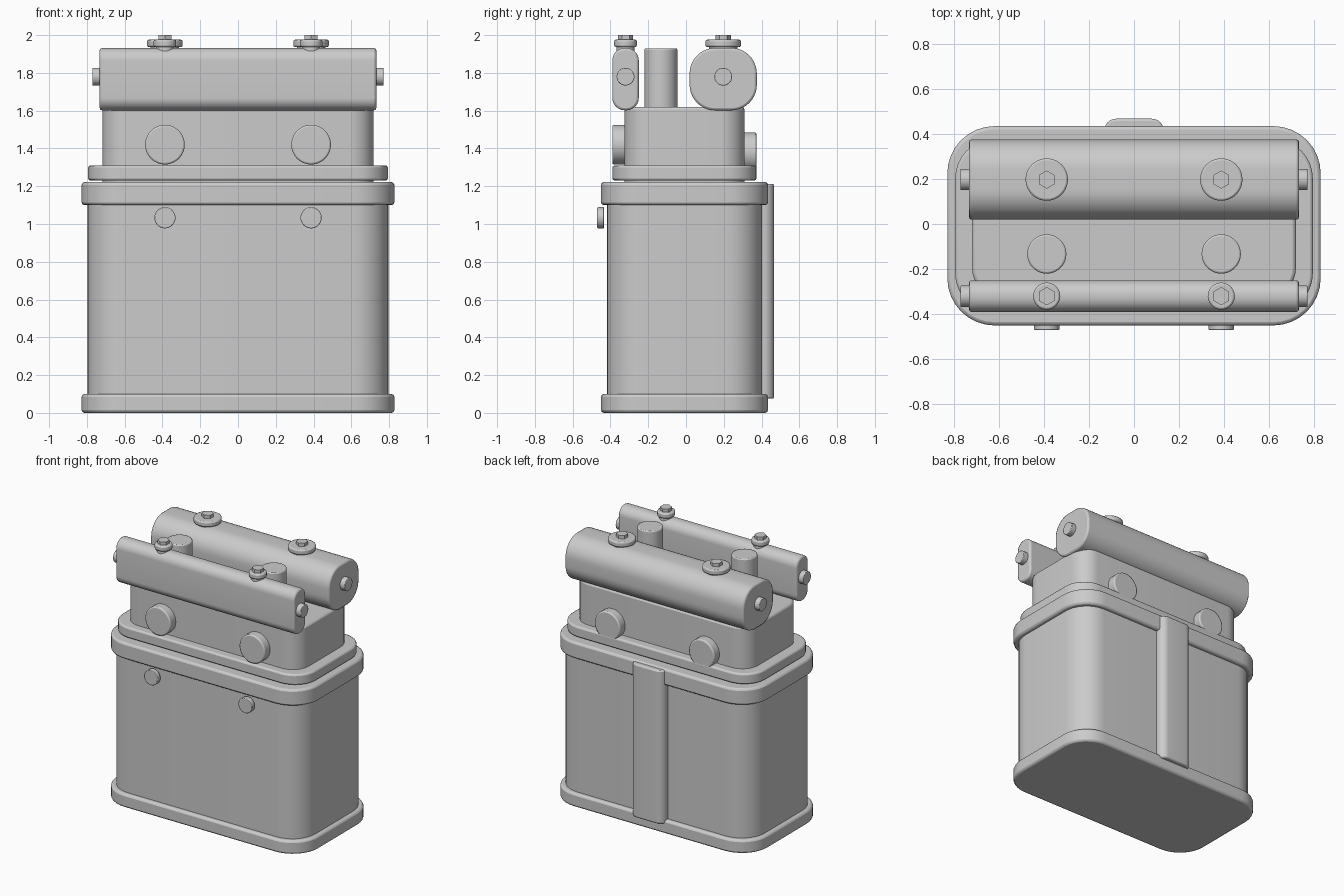
import bpy, bmesh, math
from mathutils import Matrix

if "Cube" in bpy.data.objects:
    bpy.data.objects.remove(bpy.data.objects["Cube"])


def rounded_outline(hw, hh, r, seg=8):
    # rounded rectangle centred on the origin
    pts = []
    for i, (sx, sy) in enumerate([(1, 1), (-1, 1), (-1, -1), (1, -1)]):
        for k in range(seg + 1):
            a = math.pi / 2 * (i + k / seg)
            pts.append((sx * (hw - r) + r * math.cos(a), sy * (hh - r) + r * math.sin(a)))
    return pts


def circle_outline(r, n=40):
    return [(r * math.cos(2 * math.pi * k / n), r * math.sin(2 * math.pi * k / n)) for k in range(n)]


# maps (u, v, w) profile space to world, extruding along the named axis
FRAMES = {
    'z': Matrix.Identity(3),
    'x': Matrix(((0, 0, 1), (1, 0, 0), (0, 1, 0))),   # u=y, v=z
    'y': Matrix(((1, 0, 0), (0, 0, 1), (0, 1, 0))),   # u=x, v=z
}


def prism(name, outline, centre, axis, start, end, bevel=0.0, segs=2):
    """Extrude an outline along an axis; centre is (u, v) in the profile plane."""
    m = FRAMES[axis]
    bm = bmesh.new()
    rings = [[bm.verts.new(m @ type(m[0])((u + centre[0], v + centre[1], w))) for u, v in outline]
             for w in (start, end)]
    n = len(outline)
    bm.faces.new(rings[0])
    bm.faces.new(rings[1])
    for i in range(n):
        j = (i + 1) % n
        bm.faces.new((rings[0][i], rings[0][j], rings[1][j], rings[1][i]))
    bmesh.ops.recalc_face_normals(bm, faces=bm.faces)
    mesh = bpy.data.meshes.new(name)
    bm.to_mesh(mesh)
    bm.free()
    ob = bpy.data.objects.new(name, mesh)
    bpy.context.collection.objects.link(ob)
    if bevel:
        mod = ob.modifiers.new("edge", 'BEVEL')
        mod.width = bevel
        mod.segments = segs
        mod.limit_method = 'ANGLE'
        mod.angle_limit = math.radians(40)
    bpy.ops.object.select_all(action='DESELECT')
    ob.select_set(True)
    bpy.context.view_layer.objects.active = ob
    bpy.ops.object.shade_smooth_by_angle(angle=math.radians(35))
    return ob


CY = -0.008  # housing centre in y

# stacked housing: name, half x, half y, corner radius, bottom, top, bevel
for name, hx, hy, r, z0, z1, b in [
    ("base_flange", 0.828, 0.442, 0.21, 0.0, 0.10, 0.015),
    ("main_body", 0.797, 0.410, 0.19, 0.05, 1.15, 0.0),
    ("upper_flange", 0.828, 0.442, 0.21, 1.10, 1.222, 0.015),
    ("lid_plate", 0.793, 0.382, 0.17, 1.23, 1.31, 0.012),
    ("head_block", 0.718, 0.318, 0.13, 1.20, 1.62, 0.015),
]:
    prism(name, rounded_outline(hx, hy, r), (0, CY), 'z', z0, z1, b)

# strip down the back
prism("back_strip", rounded_outline(0.133, 0.07, 0.055), (0, 0.397), 'z', 0.075, 1.212, 0.01)

# long rolls on top with end pins and capped bolts
for tag, y, hy, r, cap_r in [("front", -0.32, 0.07, 0.066, 0.06),
                             ("back", 0.197, 0.178, 0.135, 0.094)]:
    prism(tag + "_roll", rounded_outline(hy, 0.165, r, 10), (y, 1.767), 'x', -0.732, 0.732, 0.012)
    for side, s in (("left", -1), ("right", 1)):
        label = f"{tag}_{side}"
        prism(label + "_end_pin", circle_outline(0.047), (y, 1.78), 'x', s * 0.70, s * 0.77, 0.004)
        prism(label + "_cap_neck", circle_outline(cap_r * 0.8), (s * 0.387, y), 'z', 1.90, 1.945)
        prism(label + "_cap", circle_outline(cap_r), (s * 0.387, y), 'z', 1.937, 1.976, 0.009)
        hexagon = [(0.04 * math.cos(math.pi / 6 + k * math.pi / 3),
                    0.04 * math.sin(math.pi / 6 + k * math.pi / 3)) for k in range(6)]
        prism(label + "_hex_bolt", hexagon, (s * 0.387, y), 'z', 1.96, 2.0)

# posts and side discs, mirrored left and right
for side, s in (("left", -1), ("right", 1)):
    x = s * 0.387
    prism(side + "_post", circle_outline(0.087), (x, -0.133), 'z', 1.60, 1.93, 0.008)
    prism(side + "_front_disc", circle_outline(0.105), (x, 1.42), 'y', -0.39, -0.30, 0.009)
    prism(side + "_back_disc", circle_outline(0.105), (x, 1.38), 'y', 0.28, 0.373, 0.009)
    prism(side + "_small_button", circle_outline(0.056), (x, 1.033), 'y', -0.47, -0.434, 0.004)
